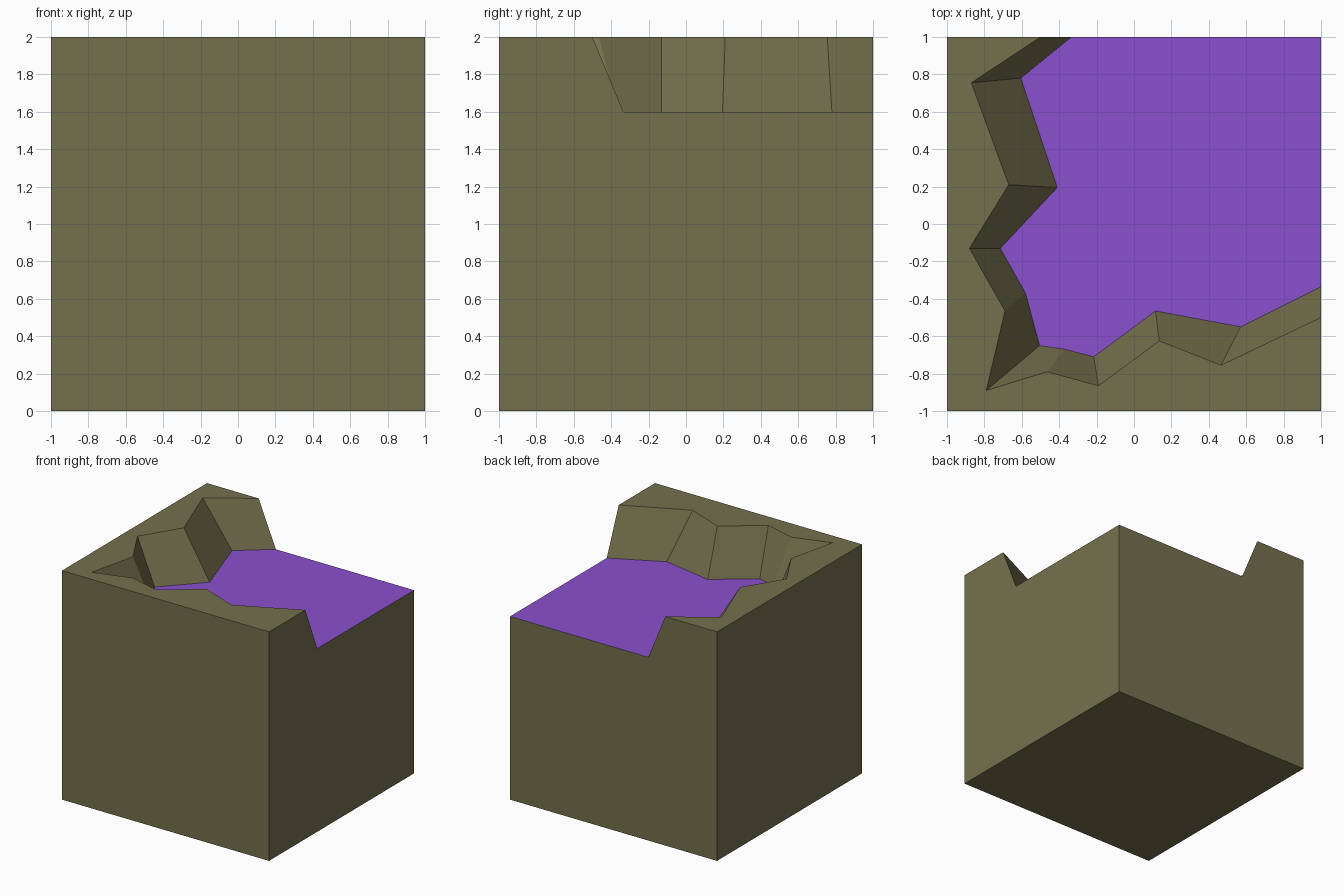
import bpy, bmesh

if "Cube" in bpy.data.objects:
    bpy.data.objects.remove(bpy.data.objects["Cube"])

TOP, LEDGE = 2.0, 1.6

# Cliff line: (rim x, rim y, foot x, foot y), from the back side to the right side
cliff = [
    (-0.50, 1.00, -0.335, 1.00), (-0.87, 0.755, -0.605, 0.78),
    (-0.67, 0.21, -0.41, 0.195), (-0.88, -0.13, -0.715, -0.13),
    (-0.69, -0.465, -0.58, -0.37), (-0.79, -0.89, -0.505, -0.65),
    (-0.465, -0.79, -0.37, -0.67), (-0.19, -0.865, -0.215, -0.71),
    (0.135, -0.625, 0.115, -0.465), (0.465, -0.755, 0.57, -0.55),
    (1.00, -0.50, 1.00, -0.335),
]


def flat_material(name, rgb):
    mat = bpy.data.materials.new(name)
    mat.diffuse_color = (*rgb, 1)
    mat.use_nodes = True
    mat.node_tree.nodes["Principled BSDF"].inputs["Base Color"].default_value = mat.diffuse_color
    return mat


bm = bmesh.new()
V = lambda x, y, z: bm.verts.new((x, y, z))

# Block corners
b_fl, b_fr, b_br, b_bl = V(-1, -1, 0), V(1, -1, 0), V(1, 1, 0), V(-1, 1, 0)
t_fl, t_fr, t_bl = V(-1, -1, TOP), V(1, -1, TOP), V(-1, 1, TOP)
low_corner = V(1, 1, LEDGE)
rim = [V(a, b, TOP) for a, b, _, _ in cliff]
foot = [V(c, d, LEDGE) for _, _, c, d in cliff]

# Block sides and base, the back and right sides notched by the cliff
bm.faces.new((b_fl, b_bl, b_br, b_fr))
bm.faces.new((b_fl, b_fr, t_fr, t_fl))
bm.faces.new((b_bl, b_fl, t_fl, t_bl))
bm.faces.new((b_br, b_bl, t_bl, rim[0], foot[0], low_corner))
bm.faces.new((b_fr, b_br, low_corner, foot[-1], rim[-1], t_fr))

# Upper plateau and sunken floor
bm.faces.new(rim[::-1] + [t_bl, t_fl, t_fr])
floor = bm.faces.new(foot + [low_corner])
floor.material_index = 1

# Sloping cliff faces
for i in range(len(cliff) - 1):
    bm.faces.new((rim[i], rim[i + 1], foot[i + 1], foot[i]))

bm.normal_update()
bmesh.ops.recalc_face_normals(bm, faces=bm.faces[:])

mesh = bpy.data.meshes.new("cliff_block")
bm.to_mesh(mesh)
bm.free()
mesh.materials.append(flat_material("olive earth", (0.178, 0.163, 0.075)))
mesh.materials.append(flat_material("purple floor", (0.255, 0.080, 0.61)))
block = bpy.data.objects.new("cliff_block", mesh)
bpy.context.collection.objects.link(block)
